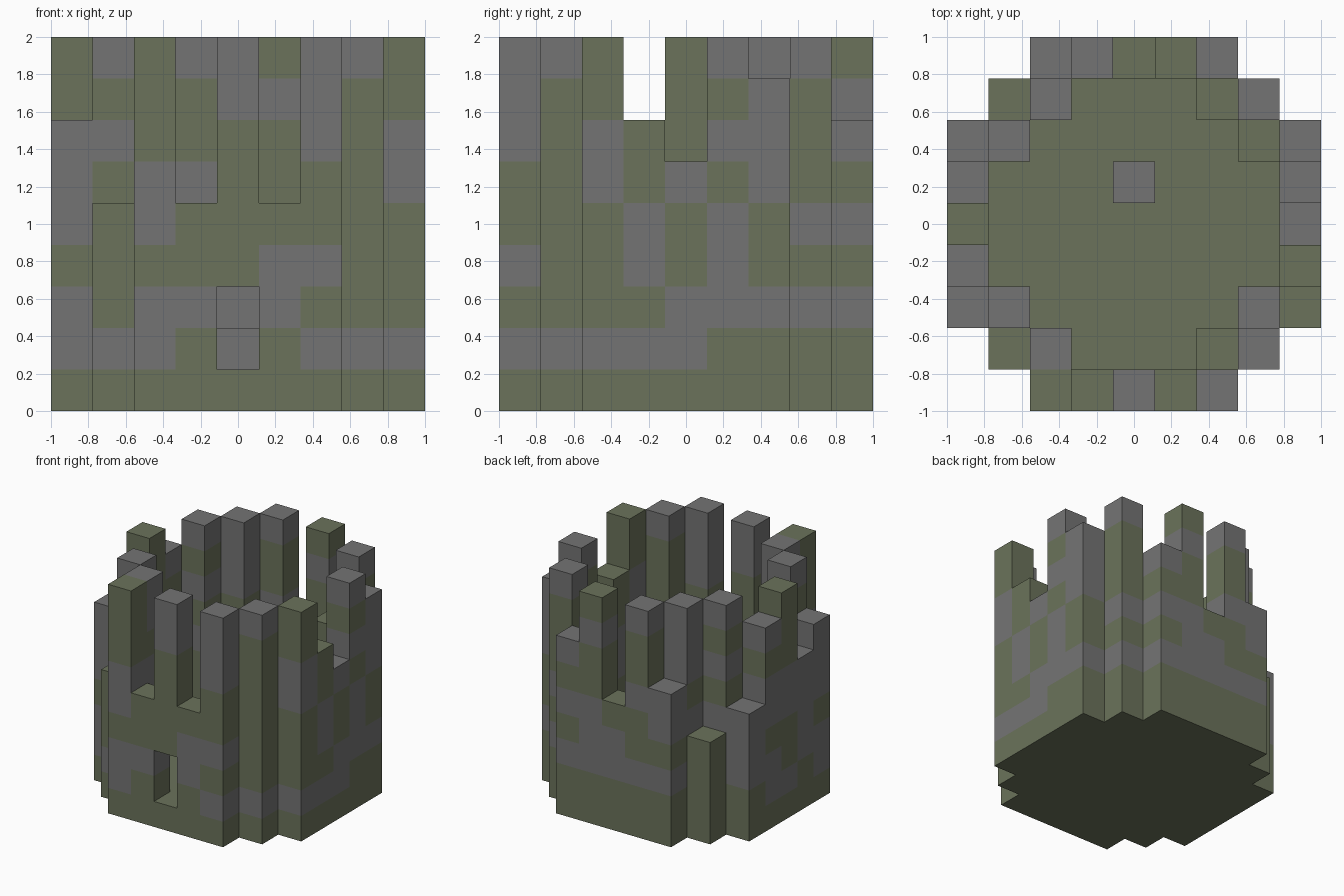
import bpy
import bmesh
from mathutils import Vector

cube = bpy.data.objects.get("Cube")
if cube:
    bpy.data.objects.remove(cube, do_unlink=True)

UNIT = 2 / 9  # block size


def make_material(name, colour):
    mat = bpy.data.materials.new(name)
    mat.use_nodes = True
    mat.diffuse_color = colour
    mat.node_tree.nodes["Principled BSDF"].inputs["Base Color"].default_value = colour
    return mat


MATERIALS = [make_material("grey stone", (0.175, 0.175, 0.175, 1)),
             make_material("mossy stone", (0.146, 0.171, 0.104, 1))]

# Wall columns, bottom to top: S stone, G moss, dot for an opening.
# Keys are (x, y) in blocks from the centre.
FRONT = {
    (-2, -4): "GSSGSSGGG", (-1, -4): "GGSGG", (0, -4): "G..GGGGSS",
    (1, -4): "GGSSG", (2, -4): "GSGSGGSSS",
    (-3, -3): "GSGGG", (-2, -3): "GSSGSSGSS",
    (2, -3): "GSGGG", (3, -3): "GSGGGGGGS",
}
LEFT = {
    (4, -2): "GSGGGSSGG", (3, -2): "GSGGS", (4, -1): "GSGSSGG",
    (4, 0): "GSSGGS", (4, 1): "GGSSSGSGS", (4, 2): "GGSGGSSS",
    (3, 2): "GGSGG",
}
RIGHT = {
    (-4, -2): "GSSGSSS", (-3, -2): "GSGGGGSGS", (-4, -1): "GGSSSS",
    (-4, 0): "GSGGSSGGG", (-4, 1): "GSSGSSGS", (-4, 2): "GGSSS",
    (-3, 2): "GSGGSGSGS",
}
BACK = {
    (-3, 3): "GGGG", (-2, 3): "GSGGSGSSS", (2, 3): "GGSGSG",
    (3, 3): "GGSGSGGGS",
    (-2, 4): "GGSGSS", (-1, 4): "GGSGGSGGS", (0, 4): "GGSSG",
    (1, 4): "GGSSSGGSG", (2, 4): "GGSGSGS",
}


def wall_blocks(columns):
    return {(x, y, z): c for (x, y), col in columns.items()
            for z, c in enumerate(col) if c != "."}


walls = {name: wall_blocks(cols) for name, cols in
         (("front_wall", FRONT), ("left_wall", LEFT),
          ("right_wall", RIGHT), ("back_wall", BACK))}
parts = dict(walls)

# Floor slab inside the ring of walls, and one loose block on it
ring = {**FRONT, **LEFT, **RIGHT, **BACK}
span = range(-4, 5)
parts["floor"] = {(x, y, 0): "G" for x in span for y in span
                  if abs(x) + abs(y) <= 6 and (x, y) not in ring}
parts["inner_block"] = {(0, 1, 1): "S"}
solid = set().union(*parts.values())

AXES = [Vector((1, 0, 0)), Vector((0, 1, 0)), Vector((0, 0, 1))]


def build(name, blocks):
    """Make the exposed faces of a set of blocks."""
    bm = bmesh.new()
    for cell, kind in blocks.items():
        centre = Vector(cell) + Vector((0, 0, 0.5))
        for k, axis in enumerate(AXES):
            u, v = AXES[(k + 1) % 3] / 2, AXES[(k + 2) % 3] / 2
            for sign in (1, -1):
                n = axis * sign
                if tuple(int(a + b) for a, b in zip(cell, n)) in solid:
                    continue
                mid = centre + n / 2
                corners = [mid - u - v, mid + u - v, mid + u + v, mid - u + v]
                face = bm.faces.new([bm.verts.new(p * UNIT)
                                     for p in corners[::sign]])
                face.material_index = "SG".index(kind)
    bmesh.ops.remove_doubles(bm, verts=bm.verts, dist=0.001)
    mesh = bpy.data.meshes.new(name)
    bm.to_mesh(mesh)
    bm.free()
    for mat in MATERIALS:
        mesh.materials.append(mat)
    bpy.context.collection.objects.link(bpy.data.objects.new(name, mesh))


for part, blocks in parts.items():
    build(part, blocks)
